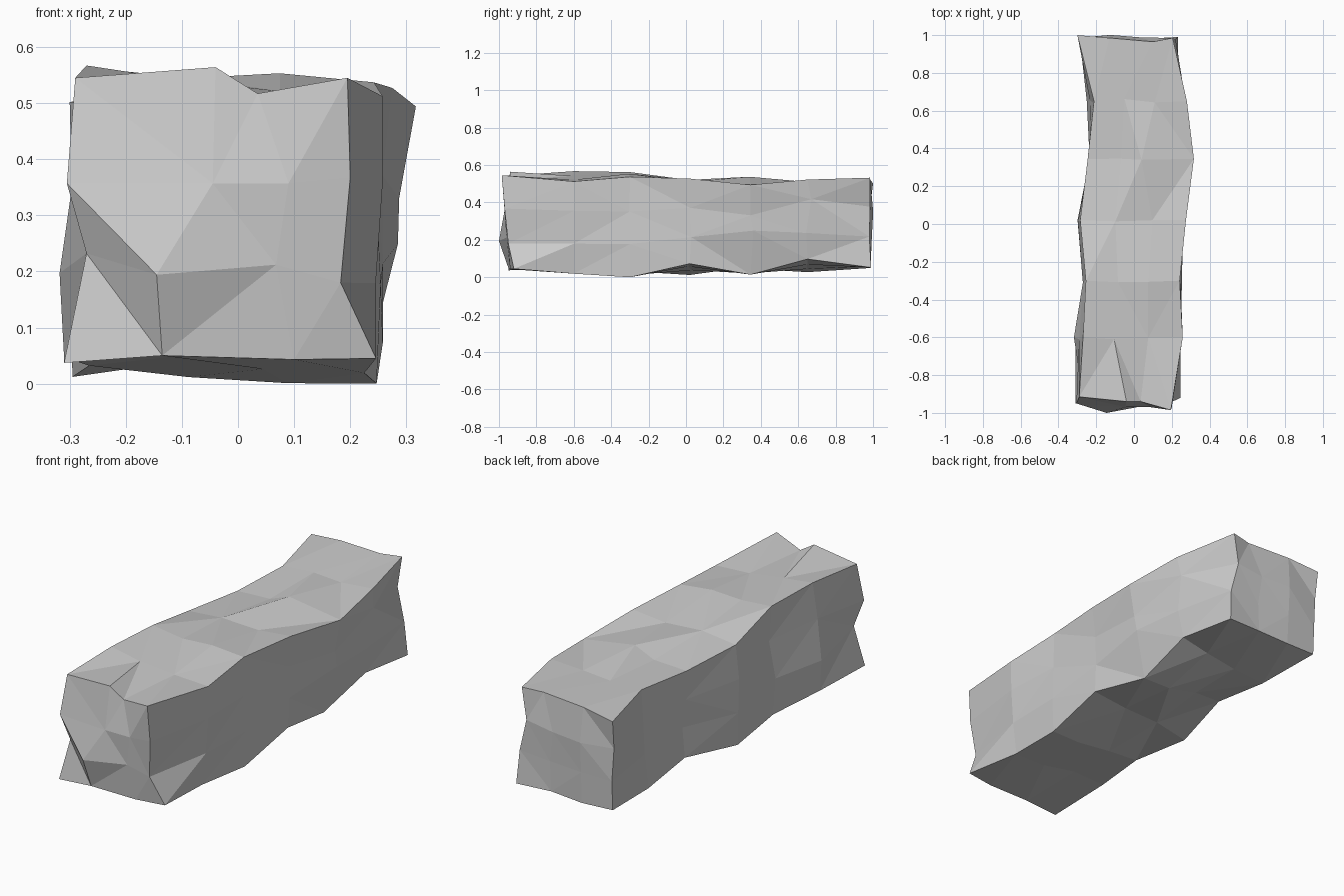
import bpy, bmesh, random
from mathutils import Vector

if "Cube" in bpy.data.objects:
    bpy.data.objects.remove(bpy.data.objects["Cube"])

random.seed(4)
NX, NY, NZ = 3, 6, 3
STATIONS = [-0.95, -0.6, -0.3, 0.02, 0.345, 0.65, 0.985]

# The four long rough edges as (x, z) at each station, plus their end y values
EDGES = {
    "bl": ([(-.31, .04), (-.31, .05), (-.265, .035), (-.295, .015), (-.235, .06), (-.25, .03), (-.287, .058)], -.95, .98),
    "br": ([(.246, .048), (.225, .022), (.247, .003), (.258, .075), (.225, .017), (.24, .10), (.232, .055)], -.92, .99),
    "tl": ([(-.29, .548), (-.27, .57), (-.255, .565), (-.285, .505), (-.245, .49), (-.212, .505), (-.30, .505)], -.915, 1.0),
    "tr": ([(.195, .548), (.258, .515), (.242, .54), (.275, .53), (.317, .497), (.28, .525), (.205, .535)], -.985, .985),
}

# Chipped points that stand out: (i, j, k) -> position
CHIPS = {
    (1, 0, 3): (-.04, -.94, .567), (2, 0, 3): (.035, -.94, .52),
    (0, 0, 2): (-.305, -.95, .36), (1, 0, 2): (-.045, -.97, .36),
    (2, 0, 2): (.09, -.97, .36), (3, 0, 2): (.20, -.97, .37),
    (0, 0, 1): (-.27, -.92, .235), (1, 0, 1): (-.145, -1.0, .197),
    (2, 0, 1): (.068, -.96, .215), (3, 0, 1): (.183, -.95, .183),
    (1, 0, 0): (-.135, -.95, .053), (2, 0, 0): (.10, -.94, .046),
    (1, 6, 3): (-.13, .985, .525), (2, 6, 3): (.10, .965, .53),
    (3, 6, 2): (.18, .985, .38), (3, 6, 1): (.22, .98, .22),
    (0, 1, 1): (-.318, -.6, .20), (2, 4, 3): (.04, .34, .54),
    (3, 4, 1): (.285, .36, .252), (3, 5, 2): (.27, .67, .42),
}


def edge_point(name, j):
    pts, y0, y1 = EDGES[name]
    y = y0 if j == 0 else y1 if j == NY else STATIONS[j]
    return Vector((pts[j][0], y, pts[j][1]))


def lattice_point(i, j, k):
    if (i, j, k) in CHIPS:
        return Vector(CHIPS[i, j, k])
    u, w = i / NX, k / NZ
    p = edge_point("bl", j).lerp(edge_point("br", j), u).lerp(
        edge_point("tl", j).lerp(edge_point("tr", j), u), w)
    if i in (0, NX) and k in (0, NZ):
        return p
    d = Vector([random.uniform(-1, 1) for _ in range(3)])
    return p + Vector((d.x * .013, d.y * .012, d.z * .01))


# Rough stone block: six gridded sides sharing lattice vertices
bm = bmesh.new()
verts = {}


def vert(i, j, k):
    if (i, j, k) not in verts:
        verts[i, j, k] = bm.verts.new(lattice_point(i, j, k))
    return verts[i, j, k]


def side(na, nb, place):
    for a in range(na):
        for b in range(nb):
            bm.faces.new([vert(*place(a + s, b + t))
                          for s, t in ((0, 0), (1, 0), (1, 1), (0, 1))])


for n in (0, NX):
    side(NY, NZ, lambda a, b: (n, a, b))
for n in (0, NY):
    side(NX, NZ, lambda a, b: (a, n, b))
for n in (0, NZ):
    side(NX, NY, lambda a, b: (a, b, n))

bmesh.ops.recalc_face_normals(bm, faces=bm.faces)
bmesh.ops.triangulate(bm, faces=bm.faces, quad_method='SHORT_EDGE')
# Rest the block on the ground
low = min(v.co.z for v in bm.verts)
bmesh.ops.translate(bm, verts=bm.verts, vec=(0, 0, -low))

mesh = bpy.data.meshes.new("stone_block")
bm.to_mesh(mesh)
bm.free()
block = bpy.data.objects.new("stone_block", mesh)
bpy.context.collection.objects.link(block)
